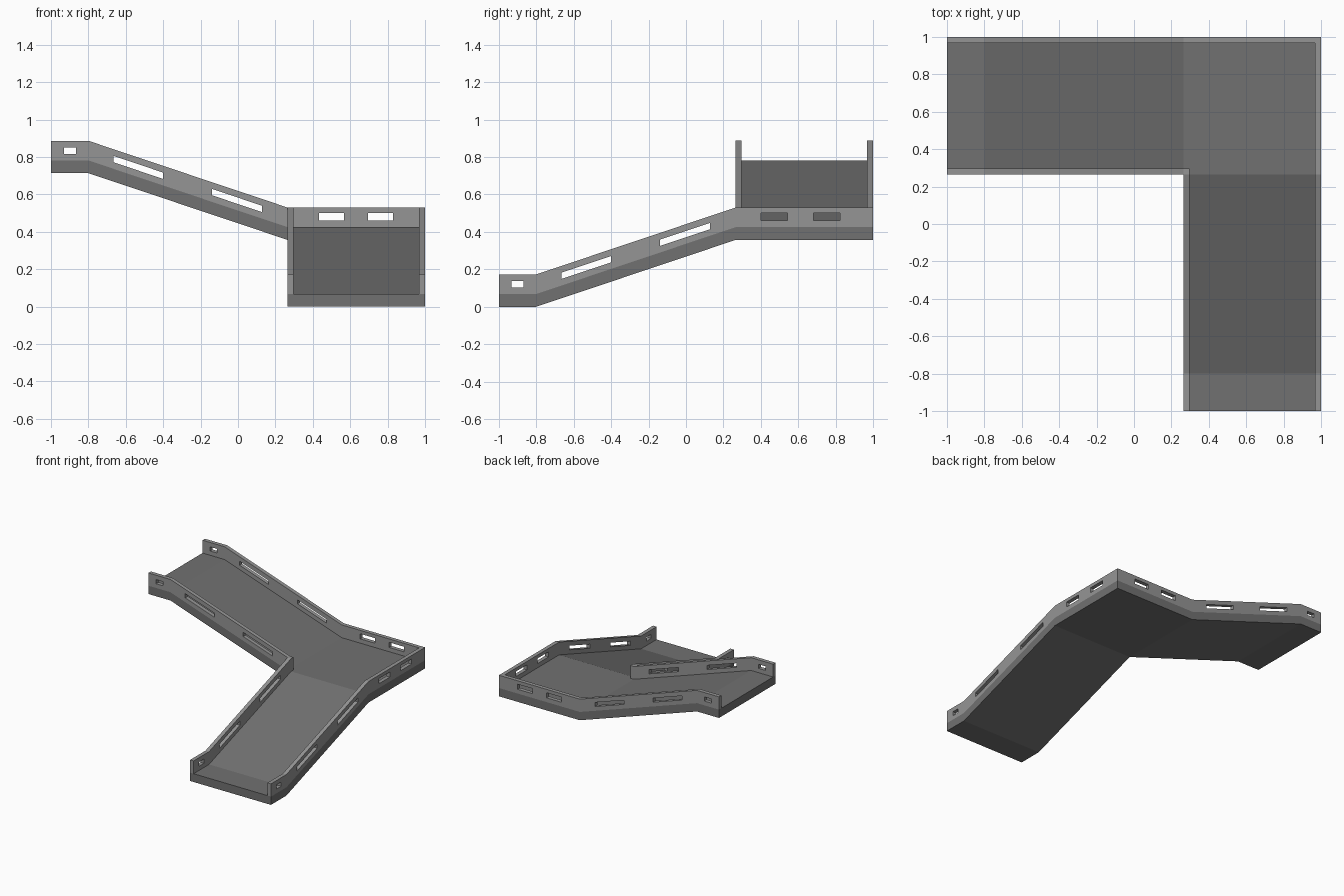
import bpy, bmesh
from mathutils import Vector

if "Cube" in bpy.data.objects:
    bpy.data.objects.remove(bpy.data.objects["Cube"])

RISE, IN, T = 0.357, 0.265, 0.032          # rise per ramp, inner edge, wall thickness
DECK, TOP = 0.068, 0.173                   # deck thickness, rail top above underside
SLOTS = [(-0.931, -0.867), (-0.665, -0.4), (-0.138, 0.128)]
LANDING_X = [(0.433, 0.567), (0.696, 0.83)]
LANDING_Y = [(0.40, 0.543), (0.68, 0.823)]


def low(s):
    """Underside height of the lower run."""
    return RISE * min(1, max(0, (s + 0.8) / (IN + 0.8)))


def high(s):
    """Underside height of the upper run."""
    return 2 * RISE - low(s)


def grey(name, v):
    m = bpy.data.materials.new(name)
    m.diffuse_color = (v, v, v, 1)
    m.use_nodes = True
    m.node_tree.nodes["Principled BSDF"].inputs["Base Color"].default_value = m.diffuse_color
    return m


DECK_GREY, RAIL_GREY = grey("deck_grey", 0.164), grey("rail_grey", 0.30)


def slab(name, polys, offset, mat):
    """Extrude a sheet of faces into a solid."""
    bm = bmesh.new()
    for p in polys:
        bm.faces.new([bm.verts.new(c) for c in p])
    bmesh.ops.remove_doubles(bm, verts=bm.verts[:], dist=1e-5)
    r = bmesh.ops.extrude_face_region(bm, geom=bm.faces[:], use_keep_orig=True)
    bmesh.ops.translate(bm, vec=Vector(offset),
                        verts=[v for v in r['geom'] if isinstance(v, bmesh.types.BMVert)])
    bmesh.ops.recalc_face_normals(bm, faces=bm.faces[:])
    me = bpy.data.meshes.new(name)
    bm.to_mesh(me)
    bm.free()
    me.materials.append(mat)
    ob = bpy.data.objects.new(name, me)
    bpy.context.collection.objects.link(ob)


def rail(name, height, point, end, offset, landing=()):
    """Side rail following a run, with window slots left open."""
    slots = SLOTS + list(landing)
    steps = sorted([-1, -0.8, IN] + [s for pair in slots for s in pair])
    if end > IN:
        steps.append(end)
    starts = {a for a, b in slots}

    def corner(s, i):
        return point(s, height(s) + [DECK, 0.103, 0.137 if s < IN else 0.145, TOP][i])

    polys = []
    for a, b in zip(steps, steps[1:]):
        for i in range(3):
            if not (i == 1 and a in starts):
                polys.append([corner(a, i), corner(b, i), corner(b, i + 1), corner(a, i + 1)])
    slab(name, polys, offset, RAIL_GREY)


# Continuous deck: lower run, landing, upper run
deck = []
runs = [-1, -0.8, IN]
for a, b in zip(runs, runs[1:]):
    deck.append([(IN, a, low(a)), (1, a, low(a)), (1, b, low(b)), (IN, b, low(b))])
    deck.append([(a, IN, high(a)), (b, IN, high(b)), (b, 1, high(b)), (a, 1, high(a))])
deck.append([(IN, IN, RISE), (1, IN, RISE), (1, 1, RISE), (IN, 1, RISE)])
slab("deck", deck, (0, 0, DECK), DECK_GREY)

# Rails of the lower run
rail("lower_outer_rail", low, lambda s, z: (1, s, z), 1, (-T, 0, 0), LANDING_Y)
rail("lower_inner_rail", low, lambda s, z: (IN, s, z), IN + T, (T, 0, 0))

# Rails of the upper run
rail("upper_outer_rail", high, lambda s, z: (s, 1, z), 1 - T, (0, -T, 0), LANDING_X)
rail("upper_inner_rail", high, lambda s, z: (s, IN, z), IN, (0, T, 0))
